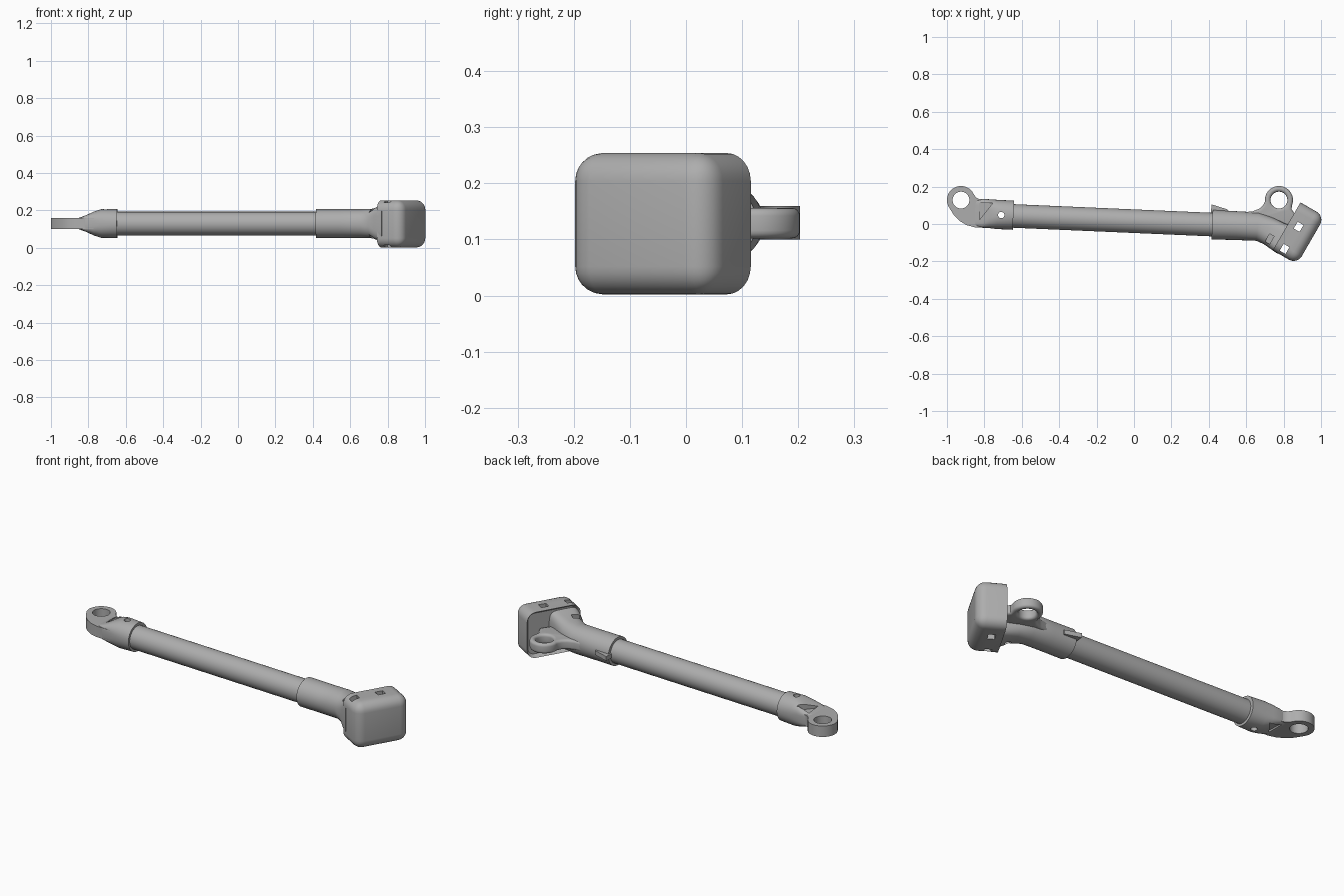
import bpy, bmesh
from math import sin, cos, pi, radians, copysign
from mathutils import Vector, Matrix

if "Cube" in bpy.data.objects:
    bpy.data.objects.remove(bpy.data.objects["Cube"], do_unlink=True)

GREY = (0.42, 0.42, 0.42, 1)
metal = bpy.data.materials.new("plain_grey")
metal.use_nodes = True
metal.diffuse_color = GREY
metal.node_tree.nodes["Principled BSDF"].inputs["Base Color"].default_value = GREY

MID = 0.13            # height of the rod axis
SLOPE = -0.0434       # drift of the axis in y along x
axis_y = lambda x: 0.015 + SLOPE * x


def make(name, bm):
    bmesh.ops.recalc_face_normals(bm, faces=bm.faces[:])
    mesh = bpy.data.meshes.new(name)
    bm.to_mesh(mesh)
    bm.free()
    mesh.materials.append(metal)
    ob = bpy.data.objects.new(name, mesh)
    bpy.context.collection.objects.link(ob)
    return ob


def activate(ob):
    bpy.ops.object.select_all(action='DESELECT')
    ob.select_set(True)
    bpy.context.view_layer.objects.active = ob


def loft(name, sections, count=48):
    """Skin through superellipses: (x, y, yaw, half width, half height, power)."""
    bm = bmesh.new()
    rings = []
    for x, y, yaw, w, h, power in sections:
        ring = []
        for i in range(count):
            a = 2 * pi * i / count
            u, v = (copysign(abs(t) ** (2 / power), t) for t in (cos(a), sin(a)))
            ring.append(bm.verts.new((x - sin(yaw) * u * w, y + cos(yaw) * u * w, MID + v * h)))
        rings.append(ring)
    for a, b in zip(rings, rings[1:]):
        for i in range(count):
            j = (i + 1) % count
            bm.faces.new((a[i], a[j], b[j], b[i]))
    bm.faces.new(rings[0])
    bm.faces.new(rings[-1])
    return make(name, bm)


def slab(name, outline, low, high):
    """Straight extrusion of a plan outline."""
    bm = bmesh.new()
    face = bm.faces.new([bm.verts.new((x, y, low)) for x, y in outline])
    up = bmesh.ops.extrude_face_region(bm, geom=[face])["geom"]
    bmesh.ops.translate(bm, vec=(0, 0, high - low),
                        verts=[v for v in up if isinstance(v, bmesh.types.BMVert)])
    return make(name, bm)


def arc(x, y, r, start, end, n=32):
    return [(x + r * cos(radians(start + (end - start) * i / n)),
             y + r * sin(radians(start + (end - start) * i / n))) for i in range(n + 1)]


def disc(x, y, r, n=32):
    return arc(x, y, r, 0, 360, n)[:-1]


def square(x, y, a, b, turn):
    spin = Matrix.Rotation(turn, 2)
    return [tuple(Vector((x, y)) + spin @ Vector(p))
            for p in ((-a, -b), (a, -b), (a, b), (-a, b))]


def cut(ob, outline, low=-0.1, high=0.4):
    cutter = slab("cutter", outline, low, high)
    cutter.hide_render = True
    mod = ob.modifiers.new("cut", 'BOOLEAN')
    mod.operation, mod.solver, mod.object = 'DIFFERENCE', 'EXACT', cutter
    activate(ob)
    bpy.ops.object.modifier_apply(modifier=mod.name)
    bpy.data.objects.remove(cutter, do_unlink=True)


def soften(ob, width, segments):
    mod = ob.modifiers.new("round", 'BEVEL')
    mod.width, mod.segments, mod.limit_method = width, segments, 'ANGLE'
    mod.angle_limit = radians(50)
    activate(ob)
    bpy.ops.object.modifier_apply(modifier=mod.name)


parts = []
YAW = math_yaw = -0.043
TURN = radians(-30)

# Long tube
tube = loft("tube", [(x, axis_y(x), YAW, 0.063, 0.063, 2) for x in (-0.68, 0.5)])

# Tapered socket at the right-hand end
socket = loft("end_socket", [
    (-0.645, 0.047, YAW, 0.078, 0.077, 2),
    (-0.73, 0.051, YAW, 0.078, 0.077, 2.3),
    (-0.77, 0.055, YAW, 0.077, 0.064, 3),
    (-0.81, 0.057, YAW, 0.077, 0.045, 5),
    (-0.85, 0.059, YAW, 0.070, 0.030, 8)])
cut(socket, disc(-0.71, 0.048, 0.017, 20))
pocket = [(-0.83, 0.112), (-0.755, 0.112), (-0.825, 0.025)]
cut(socket, pocket, MID + 0.03, 0.3)
cut(socket, pocket, -0.1, MID - 0.03)

# Flat eye plate
eye_plate = slab("end_eye", arc(-0.925, 0.128, 0.075, 25, 210) + [
    (-0.96, 0.043), (-0.93, 0.015), (-0.895, -0.006), (-0.85, -0.018),
    (-0.76, -0.02), (-0.76, 0.125), (-0.825, 0.132), (-0.845, 0.142)], 0.10, 0.16)
cut(eye_plate, disc(-0.925, 0.128, 0.045))

# Head sleeve and the neck that swings into the head
sleeve = loft("head_sleeve", [
    (0.418, axis_y(0.418), YAW, 0.079, 0.077, 2),
    (0.55, axis_y(0.55), YAW, 0.077, 0.077, 2),
    (0.66, -0.014, YAW * 2, 0.076, 0.077, 2.1),
    (0.715, -0.035, TURN / 2, 0.076, 0.078, 2.6),
    (0.765, -0.063, TURN, 0.078, 0.090, 4),
    (0.81, -0.085, TURN, 0.085, 0.105, 5)])
tab = slab("sleeve_tab", [(0.412, 0.06), (0.414, 0.105), (0.43, 0.1), (0.5, 0.078), (0.5, 0.06)],
           MID - 0.012, MID + 0.012)

# Rounded block head with a recessed back
bm = bmesh.new()
bmesh.ops.create_cube(bm, size=1)
bmesh.ops.scale(bm, vec=(0.15, 0.296, 0.252), verts=bm.verts[:])
outer = [e for e in bm.edges if max(v.co.x for v in e.verts) > 0]
bmesh.ops.bevel(bm, geom=outer, offset=0.05, segments=6, profile=0.5, affect='EDGES')
back = min(bm.faces, key=lambda f: f.calc_center_median().x)
bmesh.ops.inset_region(bm, faces=[back], thickness=0.014, depth=0)
bmesh.ops.translate(bm, vec=(0.02, 0, 0), verts=back.verts[:])
place = Matrix.Rotation(TURN, 4, 'Z') @ Matrix.Translation((0.788, 0.397, 0.128))
bmesh.ops.transform(bm, matrix=place, verts=bm.verts[:])
head = make("head_block", bm)
for x, y in ((0.88, -0.015), (0.805, -0.133)):
    hole = square(x, y, 0.018, 0.021, TURN)
    cut(head, hole)
slot = square(0.725, -0.08, 0.014, 0.024, TURN)
cut(sleeve, slot, MID + 0.05, 0.4)
cut(sleeve, slot, -0.1, MID - 0.05)

# Rounded eye lug between sleeve and head
lug = slab("head_eye", arc(0.775, 0.128, 0.075, -20, 185) + [
    (0.69, 0.100), (0.67, 0.082), (0.635, 0.068), (0.58, 0.062),
    (0.58, 0.0), (0.80, -0.06), (0.87, 0.04), (0.842, 0.08)], 0.102, 0.156)
cut(lug, disc(0.775, 0.128, 0.045))
soften(lug, 0.014, 4)

for ob in (tube, socket, eye_plate, sleeve, tab, head, lug):
    activate(ob)
    bpy.ops.object.shade_smooth_by_angle(angle=radians(32))
